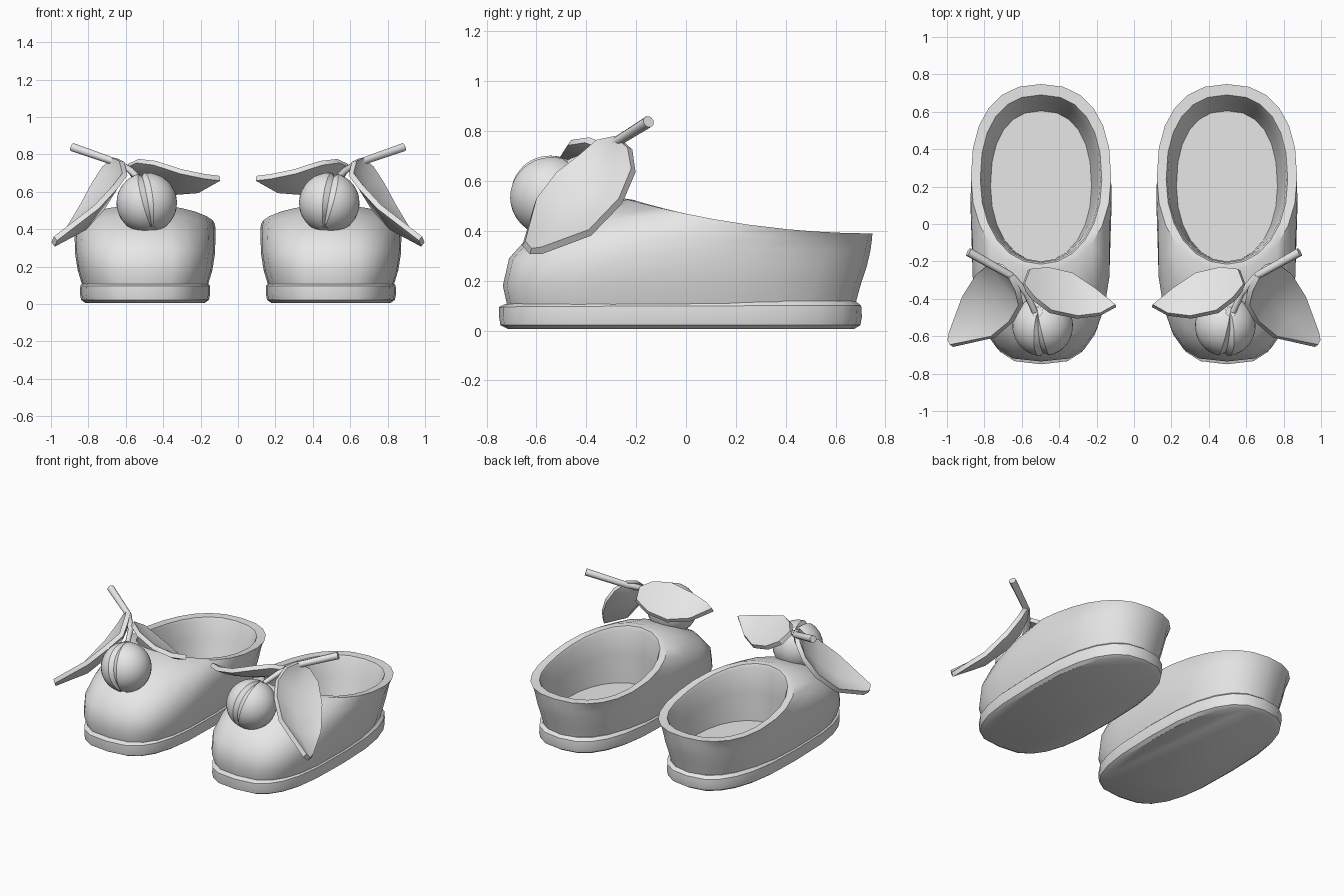
import bpy, bmesh, math
from mathutils import Vector

if "Cube" in bpy.data.objects:
    bpy.data.objects.remove(bpy.data.objects["Cube"])

CX = 0.497     # centre line of one shoe
N = 24         # points around each ring

grey = bpy.data.materials.new("soft_grey")
grey.diffuse_color = (0.8, 0.8, 0.8, 1)
grey.use_nodes = True
grey.node_tree.nodes["Principled BSDF"].inputs["Base Color"].default_value = grey.diffuse_color


def finish(ob, angle=40, thickness=0):
    """Material, optional thickness, shading and the mirrored twin."""
    ob.data.materials.clear()
    ob.data.materials.append(grey)
    bpy.ops.object.select_all(action='DESELECT')
    ob.select_set(True)
    bpy.context.view_layer.objects.active = ob
    if thickness:
        mod = ob.modifiers.new("thickness", 'SOLIDIFY')
        mod.thickness = thickness
        mod.offset = -1
        bpy.ops.object.modifier_apply(modifier=mod.name)
    bpy.ops.object.shade_smooth_by_angle(angle=math.radians(angle))
    ob.modifiers.new("pair", 'MIRROR').use_mirror_merge = False


def to_object(name, bm):
    me = bpy.data.meshes.new(name)
    bm.to_mesh(me)
    bm.free()
    ob = bpy.data.objects.new(name, me)
    bpy.context.collection.objects.link(ob)
    return ob


def ring(yf, yb, hw, zf, zb, power, heel):
    """Shoe-shaped loop: blunt toe, round heel, rising towards the toe."""
    pts = []
    mid, half = (yf + yb) / 2, (yb - yf) / 2
    for i in range(N):
        a = 2 * math.pi * i / N
        c, s = math.cos(a), math.sin(a)
        p = power if s < 0 else heel
        x = math.copysign(abs(c) ** (2 / p), c) * hw
        y = mid + math.copysign(abs(s) ** (2 / p), s) * half
        t = (yb - y) / (yb - yf)
        pts.append((CX + x, y, zb + (zf - zb) * t * t))
    return pts


def loft(name, rings, heel, angle=40):
    bm = bmesh.new()
    loops = [[bm.verts.new(p) for p in ring(*r, heel)] for r in rings]
    for a, b in zip(loops, loops[1:]):
        for i in range(N):
            j = (i + 1) % N
            bm.faces.new((a[i], a[j], b[j], b[i]))
    bm.faces.new(loops[0])
    bm.faces.new(loops[-1])
    bmesh.ops.recalc_face_normals(bm, faces=bm.faces)
    finish(to_object(name, bm), angle)


def leaf(name, rows):
    """Cupped leaf from rows of back edge, midrib and front edge points."""
    bm = bmesh.new()
    grid = [[bm.verts.new(p) for p in row] for row in rows]
    for a, b in zip(grid, grid[1:]):
        for i in range(2):
            bm.faces.new((a[i], a[i + 1], b[i + 1], b[i]))
    bmesh.ops.remove_doubles(bm, verts=bm.verts, dist=0.001)
    bmesh.ops.recalc_face_normals(bm, faces=bm.faces)
    bm.normal_update()
    if sum(f.normal.z for f in bm.faces) < 0:
        bmesh.ops.reverse_faces(bm, faces=bm.faces)
    finish(to_object(name, bm), 40, 0.03)


# Sole
loft("sole", [
    (-0.715, 0.675, 0.32, 0.006, 0.006, 3.0),
    (-0.745, 0.70, 0.342, 0.022, 0.022, 3.0),
    (-0.75, 0.706, 0.348, 0.055, 0.055, 3.0),
    (-0.75, 0.703, 0.346, 0.095, 0.10, 3.0),
    (-0.725, 0.68, 0.33, 0.107, 0.118, 3.0)], 2.6, 35)

# Upper: outside from sole to rim, then down the inside to the floor
loft("upper", [
    (-0.715, 0.678, 0.335, 0.09, 0.10, 3.0),
    (-0.735, 0.70, 0.360, 0.18, 0.18, 3.1),
    (-0.71, 0.726, 0.374, 0.29, 0.26, 3.0),
    (-0.62, 0.74, 0.376, 0.39, 0.32, 2.7),
    (-0.45, 0.746, 0.376, 0.475, 0.365, 2.4),
    (-0.25, 0.748, 0.375, 0.53, 0.39, 2.1),
    (-0.215, 0.69, 0.325, 0.525, 0.39, 2.1),
    (-0.205, 0.682, 0.317, 0.50, 0.375, 2.1),
    (-0.20, 0.65, 0.295, 0.33, 0.26, 2.1),
    (-0.20, 0.605, 0.27, 0.125, 0.125, 2.1)], 2.35)

# Fruit with a crease down the front, leaning back towards its stem
bm = bmesh.new()
bmesh.ops.create_uvsphere(bm, u_segments=32, v_segments=18, radius=0.162)
lean = Vector((0, 0, 1)).rotation_difference(Vector((0.03, 0.08, 0.145)))
for v in bm.verts:
    off = abs(math.atan2(v.co.x, -v.co.y))
    flat = math.hypot(v.co.x, v.co.y)
    if flat < 0.001:
        v.co.z *= 0.92
    elif off < 0.05:
        v.co *= 0.89
    v.co = lean @ v.co + Vector((0.488, -0.545, 0.54))
finish(to_object("fruit", bm), 28)

# Stem
cu = bpy.data.curves.new("stem", 'CURVE')
cu.dimensions = '3D'
cu.bevel_depth = 0.023
cu.bevel_resolution = 2
cu.use_fill_caps = True
path = [(0.53, -0.47, 0.67, 0.7), (0.575, -0.37, 0.715, 0.8),
        (0.66, -0.275, 0.76, 0.9), (0.885, -0.15, 0.838, 1.05)]
sp = cu.splines.new('POLY')
sp.points.add(len(path) - 1)
for pt, (x, y, z, r) in zip(sp.points, path):
    pt.co = (x, y, z, 1)
    pt.radius = r
stem = bpy.data.objects.new("stem", cu)
bpy.context.collection.objects.link(stem)
bpy.ops.object.select_all(action='DESELECT')
stem.select_set(True)
bpy.context.view_layer.objects.active = stem
bpy.ops.object.convert(target='MESH')
finish(bpy.context.view_layer.objects.active, 55)

# Outer drooping leaf
leaf("outer_leaf", [
    [(0.67, -0.29, 0.78)] * 3,
    [(0.725, -0.235, 0.735), (0.665, -0.305, 0.71), (0.635, -0.36, 0.765)],
    [(0.78, -0.22, 0.65), (0.685, -0.345, 0.62), (0.618, -0.435, 0.70)],
    [(0.845, -0.27, 0.53), (0.735, -0.415, 0.525), (0.668, -0.52, 0.635)],
    [(0.92, -0.39, 0.405), (0.83, -0.51, 0.42), (0.765, -0.60, 0.53)],
    [(0.99, -0.58, 0.335), (0.997, -0.62, 0.33), (0.985, -0.645, 0.36)]])

# Inner leaf reaching across the toe
leaf("inner_leaf", [
    [(0.585, -0.32, 0.75)] * 3,
    [(0.555, -0.24, 0.70), (0.535, -0.32, 0.72), (0.53, -0.39, 0.775)],
    [(0.46, -0.23, 0.645), (0.44, -0.34, 0.675), (0.44, -0.46, 0.765)],
    [(0.33, -0.26, 0.61), (0.31, -0.37, 0.65), (0.30, -0.49, 0.72)],
    [(0.21, -0.34, 0.62), (0.20, -0.41, 0.655), (0.18, -0.475, 0.695)],
    [(0.10, -0.43, 0.685)] * 3])
